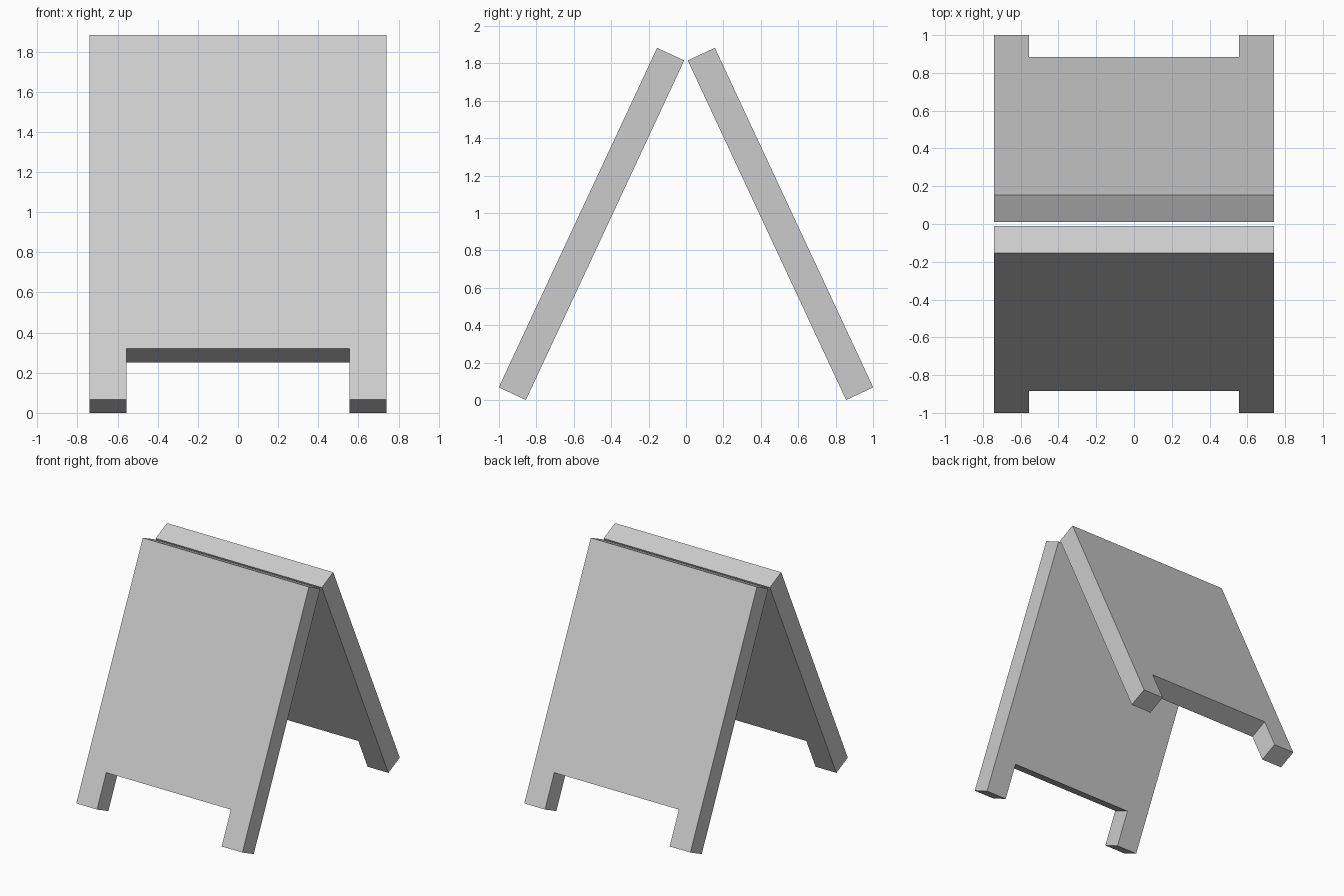
import bpy, bmesh
from math import radians, pi

if "Cube" in bpy.data.objects:
    bpy.data.objects.remove(bpy.data.objects["Cube"])

HALF_W, LEG_IN = 0.74, 0.555      # half width of board, inner edge of legs
LENGTH, NOTCH, THICK = 2.003, 0.278, 0.16
FOOT_Y, TILT = 0.856, radians(65)


def panel(name, y, turn):
    # Board outline with a notch that leaves two legs, extruded to thickness
    half = [(LEG_IN, NOTCH), (LEG_IN, 0), (HALF_W, 0), (HALF_W, LENGTH)]
    outline = half + [(-x, v) for x, v in reversed(half)]
    bm = bmesh.new()
    face = bm.faces.new([bm.verts.new((x, v, 0)) for x, v in outline])
    ext = bmesh.ops.extrude_face_region(bm, geom=[face], use_keep_orig=True)
    verts = [g for g in ext["geom"] if isinstance(g, bmesh.types.BMVert)]
    bmesh.ops.translate(bm, verts=verts, vec=(0, 0, THICK))
    bmesh.ops.recalc_face_normals(bm, faces=bm.faces)
    mesh = bpy.data.meshes.new(name)
    bm.to_mesh(mesh)
    bm.free()
    obj = bpy.data.objects.new(name, mesh)
    obj.location = (0, y, 0)
    obj.rotation_euler = (TILT, 0, turn)
    bpy.context.collection.objects.link(obj)


# Two boards leaning together
panel("front_board", -FOOT_Y, 0)
panel("back_board", FOOT_Y, pi)
